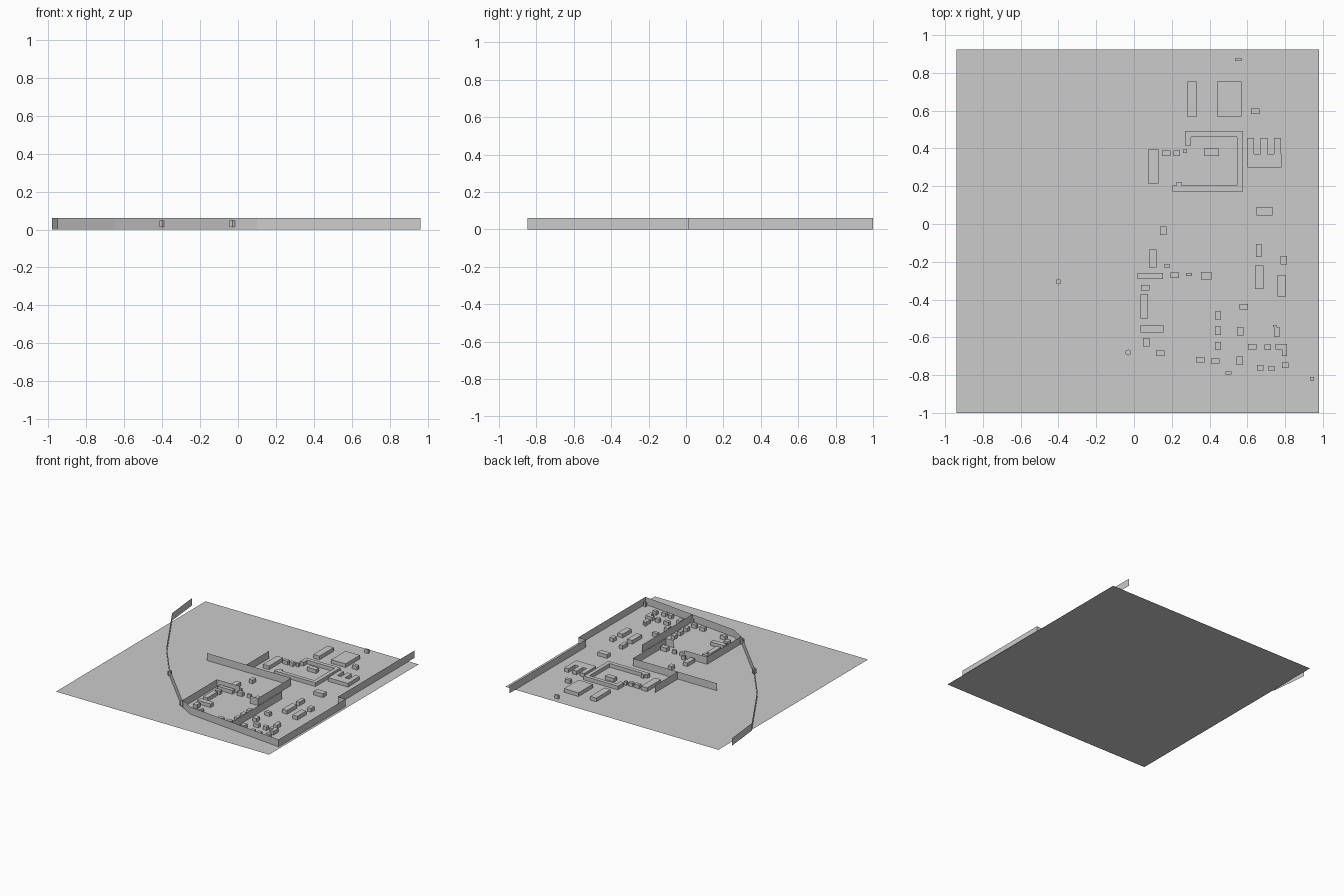
import bpy, bmesh
from mathutils import Vector

if "Cube" in bpy.data.objects:
    bpy.data.objects.remove(bpy.data.objects["Cube"])

WALL_H, HOUSE_H = 0.06, 0.03


def make(name, bm):
    me = bpy.data.meshes.new(name)
    bm.to_mesh(me)
    bm.free()
    ob = bpy.data.objects.new(name, me)
    bpy.context.collection.objects.link(ob)


def prism(name, outline, h=HOUSE_H):
    """Flat-roofed block raised from a plan outline (h = 0 gives a flat sheet)."""
    bm = bmesh.new()
    f = bm.faces.new([bm.verts.new((x, y, 0)) for x, y in outline])
    if h:
        top = bmesh.ops.extrude_face_region(bm, geom=[f], use_keep_orig=True)["geom"]
        bmesh.ops.translate(bm, vec=(0, 0, h),
                            verts=[v for v in top if isinstance(v, bmesh.types.BMVert)])
    bmesh.ops.recalc_face_normals(bm, faces=bm.faces)
    make(name, bm)


def block(name, x0, x1, y0, y1, h=HOUSE_H):
    prism(name, [(x0, y0), (x1, y0), (x1, y1), (x0, y1)], h)


def house(name, x, y, w, d):
    block(name, x - w / 2, x + w / 2, y - d / 2, y + d / 2)


def wing(name, path, width):
    """Building range of constant width along a right-angled path."""
    pts = [Vector(p) for p in path]
    sides = [(b - a).normalized().orthogonal() * width / 2 for a, b in zip(pts, pts[1:])]
    offs = [sides[0]] + [a + b for a, b in zip(sides, sides[1:])] + [sides[-1]]
    left = [p + o for p, o in zip(pts, offs)]
    right = [p - o for p, o in zip(pts, offs)]
    prism(name, left + right[::-1])


def wall(name, path):
    """Thin vertical sheet following a path."""
    bm = bmesh.new()
    cols = [(bm.verts.new((x, y, 0)), bm.verts.new((x, y, WALL_H))) for x, y in path]
    for (a, b), (c, d) in zip(cols, cols[1:]):
        bm.faces.new((a, c, d, b))
    make(name, bm)


# Base plate
block("base_plate", -0.94, 0.98, -1.0, 0.925, 0)

# Outer town wall: bowed west side, straight south side, stepped east side
wall("outer_wall", [(-0.98, 0.81), (-0.95, 0.51), (-0.65, 0.01), (-0.4, -0.305),
                    (-0.03, -0.68), (0.1, -0.755), (0.96, -0.848), (0.96, 0.015),
                    (0.89, 0.015), (0.89, 1)])

# Inner walls
wall("cross_wall", [(-0.34, 0.085), (0.42, 0.085), (0.42, -0.345), (0.35, -0.345)])
wall("north_spur_wall", [(0.015, 0.085), (0.015, 0.38)])
wall("west_quarter_wall", [(-0.015, -0.69), (-0.015, -0.25), (0.19, -0.25)])
wall("south_divider_wall", [(0.5, -0.8), (0.5, -0.15)])

# Small six-sided towers on the outer wall
for x, y in ((-0.4, -0.305), (-0.03, -0.68)):
    bpy.ops.mesh.primitive_cylinder_add(vertices=6, radius=0.016, depth=0.036,
                                        location=(x, y, 0.03))
    bpy.context.object.name = "wall_tower"

# Pair of halls at the north end
for x, w in ((.307, .055), (.505, .13)):
    house("north_hall", x, .662, w, .185)

# Long buildings: x, y, width, depth
for b in [(.102, .305, .055, .18), (.41, .38, .08, .04), (.692, .067, .085, .045),
          (.1, -.182, .04, .095), (.087, -.275, .135, .03), (.382, -.275, .055, .04),
          (.055, -.435, .04, .13), (.095, -.555, .12, .04), (.66, -.14, .03, .07),
          (.662, -.282, .045, .125), (.782, -.327, .045, .115)]:
    house("long_building", *b)

# Column of three matching cottages
for i in range(3):
    house("column_cottage", .445, -.485 - i * .08, .032, .043)

# Standard house types placed around the town
def houses(name, w, d, spots):
    for x, y in spots:
        house(name, x, y, w, d)


houses("shed", .032, .016, [(.552, .872), (.175, -.222), (.29, -.268), (.5, -.788)])
houses("hut", .022, .018, [(.27, .385), (.942, -.82)])
houses("wide_house", .045, .028, [(.642, .597), (.172, .375), (.215, -.272), (.06, -.338),
                                  (.58, -.438), (.625, -.65), (.35, -.718), (.14, -.685),
                                  (.43, -.725)])
houses("small_house", .034, .029, [(.227, .375), (.708, -.652), (.668, -.76),
                                   (.728, -.765), (.8, -.748)])
houses("deep_house", .034, .045, [(.155, -.035), (.562, -.568), (.065, -.625),
                                  (.792, -.193), (.56, -.725)])

# Courtyard range wrapped round three sides, with a small bay
wing("courtyard_building", [(.285, .415), (.285, .477), (.562, .477), (.562, .187),
                            (.205, .187)], .032)
house("courtyard_bay", .238, .212, .025, .022)

# Comb-shaped building: rear range and three wings
block("three_wing_range", .6, .78, .3, .37)
for x in (.617, .687, .76):
    house("three_wing_arm", x, .412, .037, .085)

# Corner house and house with a narrow porch
wing("corner_house", [(.75, -.65), (.797, -.65), (.797, -.7)], .028)
house("porch_house", .755, -.572, .03, .055)
house("porch", .745, -.54, .018, .012)
